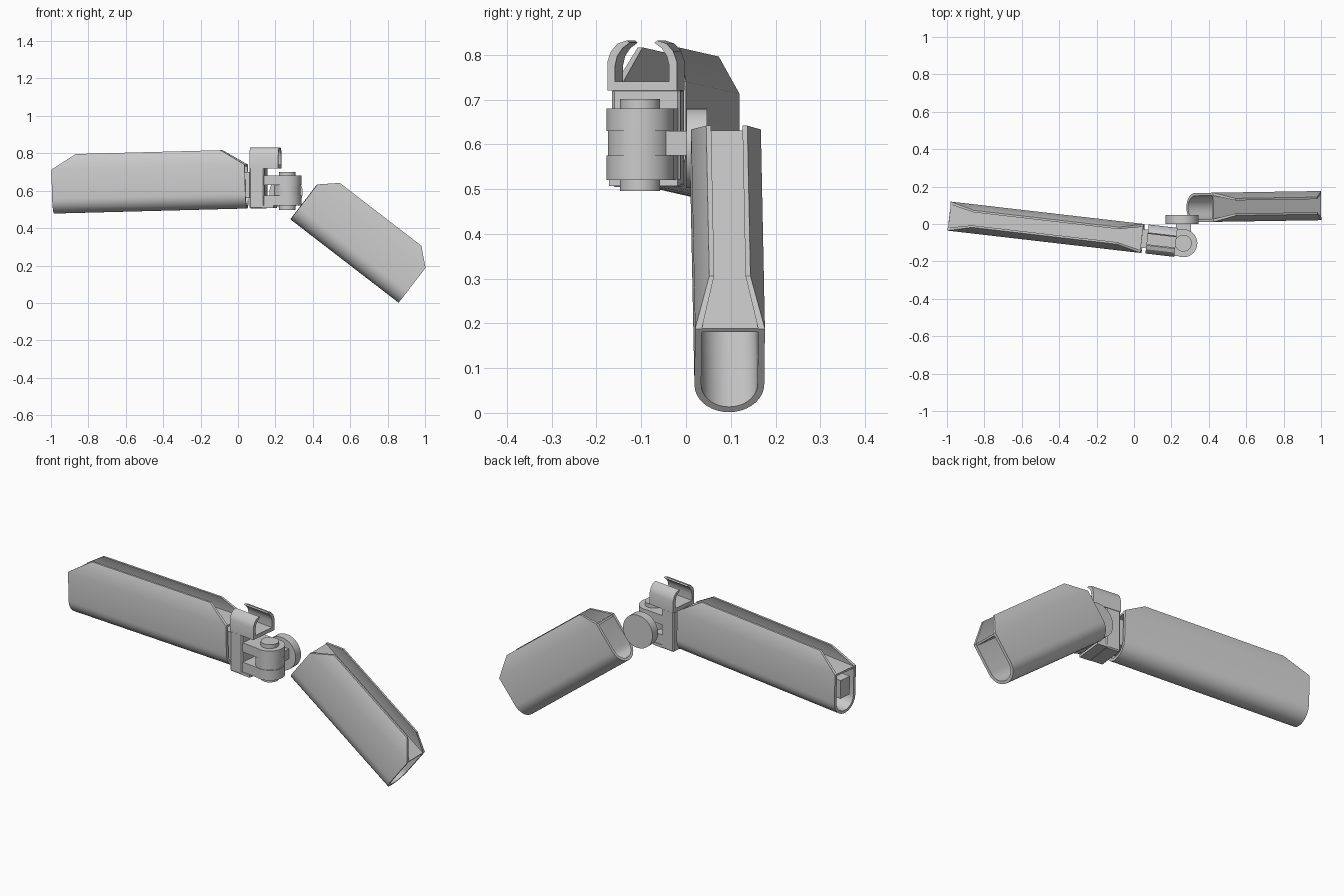
import bpy, bmesh
from math import sin, cos, pi, radians
from mathutils import Matrix, Vector

if "Cube" in bpy.data.objects:
    bpy.data.objects.remove(bpy.data.objects["Cube"])


def finish(name, bm, M, smooth=True):
    bmesh.ops.recalc_face_normals(bm, faces=bm.faces)
    me = bpy.data.meshes.new(name)
    bm.to_mesh(me)
    bm.free()
    ob = bpy.data.objects.new(name, me)
    bpy.context.collection.objects.link(ob)
    me.transform(M)
    if smooth:
        bpy.ops.object.select_all(action='DESELECT')
        ob.select_set(True)
        bpy.context.view_layer.objects.active = ob
        bpy.ops.object.shade_smooth_by_angle(angle=radians(25))
    return ob


def box(name, x, y, z, M, bevel=0):
    bm = bmesh.new()
    bmesh.ops.create_cube(bm, size=1)
    for v in bm.verts:
        v.co = Vector([(a[0] + a[1]) / 2 + c * (a[1] - a[0]) for a, c in zip((x, y, z), v.co)])
    if bevel:
        bmesh.ops.bevel(bm, geom=bm.edges[:], offset=bevel, segments=1, affect='EDGES')
    return finish(name, bm, M, False)


def cylinder(name, r, depth, M, seg=32):
    bm = bmesh.new()
    bmesh.ops.create_cone(bm, cap_ends=True, segments=seg, radius1=r, radius2=r, depth=depth)
    return finish(name, bm, M)


def prism(name, pts, x0, x1, M):
    bm = bmesh.new()
    a, b = [[bm.verts.new((x, y, z)) for y, z in pts] for x in (x0, x1)]
    n = len(pts)
    bm.faces.new(a)
    bm.faces.new(b[::-1])
    for i in range(n):
        bm.faces.new((a[i], a[(i + 1) % n], b[(i + 1) % n], b[i]))
    return finish(name, bm, M)


# Trough section: round bottom, upright sides, lips leaning in
SHOULDER, TOP = 0.235, 0.315


def trough(w, lip, t, n=18):
    arc = [(-w * cos(pi * i / n), 0.078 - w * sin(pi * i / n)) for i in range(n + 1)]
    return [(-lip, TOP), (-w, SHOULDER)] + arc + [(w, SHOULDER), (lip, TOP)]


def arm(name, length, slope, M):
    bm = bmesh.new()
    rings = []
    for pts in (trough(0.078, 0.046, 0), trough(0.063, 0.035, 0)):
        for end in (0, 1):
            ring = []
            for y, z in pts:
                d = slope * max(0, z - SHOULDER) / (TOP - SHOULDER)
                ring.append(bm.verts.new((length - d if end else d, y, z)))
            rings.append(ring)
    o0, o1, i0, i1 = rings
    for a, b in ((o0, o1), (i0, i1), (o0, i0), (o1, i1)):
        for k in range(len(a) - 1):
            bm.faces.new((a[k], a[k + 1], b[k + 1], b[k]))
    for k in (0, -1):
        bm.faces.new((o0[k], o1[k], i1[k], i0[k]))
    finish(name + "_shell", bm, M)
    # recessed cover between the lips
    box(name + "_cover", (0.002, length - 0.002), (-0.066, 0.066), (0.224, 0.234), M)


def frame(loc, yaw, pitch):
    return (Matrix.Translation(loc) @ Matrix.Rotation(radians(yaw), 4, 'Z')
            @ Matrix.Rotation(radians(pitch), 4, 'Y'))


# Long arm
joint = frame((0.05, -0.078, 0.505), -6.6, -1.5)
long_m = joint @ Matrix.Translation((-1.04, 0, 0))
arm("long_arm", 1.04, 0.13, long_m)
box("long_arm_end_block", (0, 0.1), (-0.035, 0.035), (0.09, 0.19), long_m)

# Short arm
arm("short_arm", 0.73, 0.09, frame((0.28, 0.087, 0.447), 0.9, 37.6))

# Bracket at the end of the long arm
H = frame((0.05, -0.078, 0), -6.6, 0)
box("bracket_plug", (-0.06, 0.03), (-0.05, 0.05), (0.56, 0.7), H)
box("bracket_plate", (0.02, 0.1), (-0.077, 0.077), (0.505, 0.725), H, 0.006)
half = [(-0.078, 0.72), (-0.078, 0.785), (-0.07, 0.808), (-0.055, 0.825), (-0.034, 0.832),
        (-0.028, 0.827), (-0.044, 0.815), (-0.056, 0.797), (-0.061, 0.775), (-0.061, 0.74)]
prism("bracket_claw", half + [(-y, z) for y, z in half[::-1]], 0.02, 0.175, H)

# Fork and upright hinge
PX = 0.215
for name, z in (("lower", (0.52, 0.575)), ("upper", (0.63, 0.68))):
    box(name + "_fork", (0.09, PX), (-0.072, 0.072), z, H)
    cylinder(name + "_knuckle", 0.075, z[1] - z[0], H @ Matrix.Translation((PX, 0, sum(z) / 2)))
box("fork_foot", (0.09, 0.15), (-0.077, 0.077), (0.507, 0.522), H)
cylinder("middle_knuckle", 0.072, 0.06, H @ Matrix.Translation((PX, 0, 0.6025)))
cylinder("hinge_pin", 0.045, 0.205, H @ Matrix.Translation((PX, 0, 0.5985)))

# Side disc and its tab
box("disc_tab", (0.225, 0.305), (-0.1, 0.01), (0.575, 0.63), Matrix())
cylinder("side_disc", 0.089, 0.046,
         Matrix.Translation((0.257, 0.024, 0.591)) @ Matrix.Rotation(pi / 2, 4, 'X'), 40)
